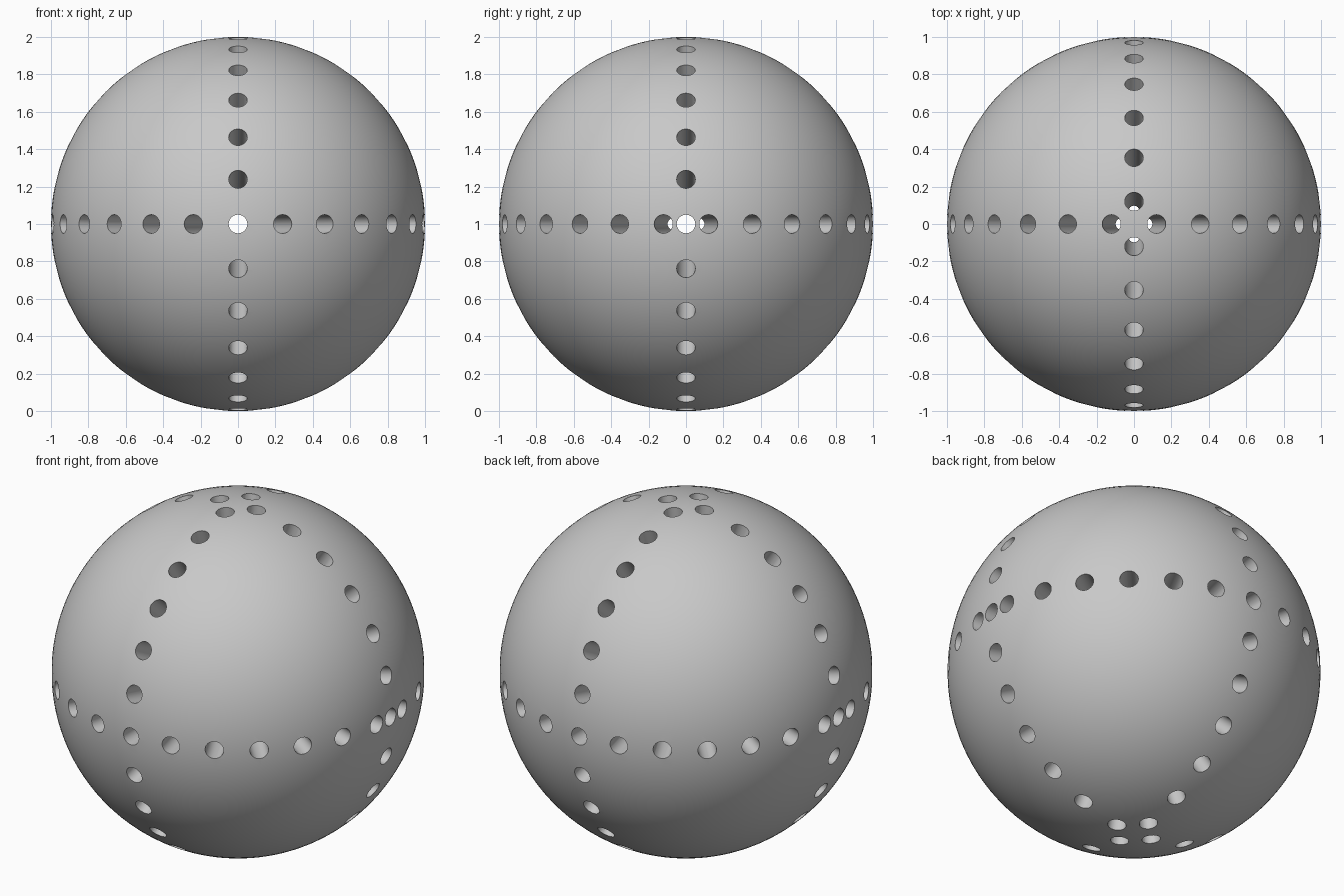
import bpy, bmesh, math
from mathutils import Vector

HOLES = 26          # holes around each great circle
SIDES = 32          # sides of each bore
BORE = 0.05
CENTRE = Vector((0, 0, 1))
X, Y, Z = Vector((1, 0, 0)), Vector((0, 1, 0)), Vector((0, 0, 1))

cube = bpy.data.objects.get("Cube")
if cube:
    bpy.data.objects.remove(cube, do_unlink=True)

grey = bpy.data.materials.new("plain grey")
grey.use_nodes = True
colour = (0.58, 0.58, 0.58, 1)
grey.diffuse_color = colour
grey.node_tree.nodes["Principled BSDF"].inputs["Base Color"].default_value = colour


def make_object(name, bm):
    mesh = bpy.data.meshes.new(name)
    bm.to_mesh(mesh)
    bm.free()
    mesh.materials.append(grey)
    obj = bpy.data.objects.new(name, mesh)
    bpy.context.collection.objects.link(obj)
    return obj


def bore_star(name, start, side, radius):
    """Ring of radial bores meeting at the centre, mitred against each other."""
    bm = bmesh.new()
    normal = start.cross(side)
    slope = math.tan(math.pi / HOLES)
    for k in range(HOLES):
        a = 2 * math.pi * k / HOLES
        out = start * math.cos(a) + side * math.sin(a)
        across = side * math.cos(a) - start * math.sin(a)
        inner, outer = [], []
        for j in range(SIDES):
            t = 2 * math.pi * j / SIDES
            u = radius * math.cos(t)
            p = CENTRE + across * u + normal * radius * math.sin(t)
            inner.append(bm.verts.new(p + out * abs(u) / slope))
            outer.append(bm.verts.new(p + out * 1.2))
        for j in range(SIDES):
            n = (j + 1) % SIDES
            bm.faces.new((inner[j], inner[n], outer[n], outer[j]))
        bm.faces.new(outer)
    bmesh.ops.remove_doubles(bm, verts=bm.verts, dist=1e-5)
    bmesh.ops.recalc_face_normals(bm, faces=bm.faces)
    cutter = make_object(name, bm)
    cutter.hide_render = True
    return cutter


# Solid ball
bm = bmesh.new()
bmesh.ops.create_uvsphere(bm, u_segments=128, v_segments=64, radius=1)
bmesh.ops.translate(bm, verts=bm.verts, vec=CENTRE)
ball = make_object("drilled_ball", bm)

# Three rings of bores; one is a hair narrower so shared bores do not coincide
cutters = [
    bore_star("level_bores", Y, X, BORE),
    bore_star("side_bores", Y, Z, BORE * 0.99),
    bore_star("front_bores", X, Z, BORE * 0.995),
]
bpy.ops.object.select_all(action='DESELECT')
bpy.context.view_layer.objects.active = ball
ball.select_set(True)
for cutter in cutters:
    mod = ball.modifiers.new(cutter.name, 'BOOLEAN')
    mod.operation = 'DIFFERENCE'
    mod.solver = 'EXACT'
    mod.object = cutter
    bpy.ops.object.modifier_apply(modifier=mod.name)
for cutter in cutters:
    bpy.data.objects.remove(cutter, do_unlink=True)

# Smooth ball and bores, crisp rims
bpy.ops.object.shade_smooth_by_angle(angle=math.radians(30))
